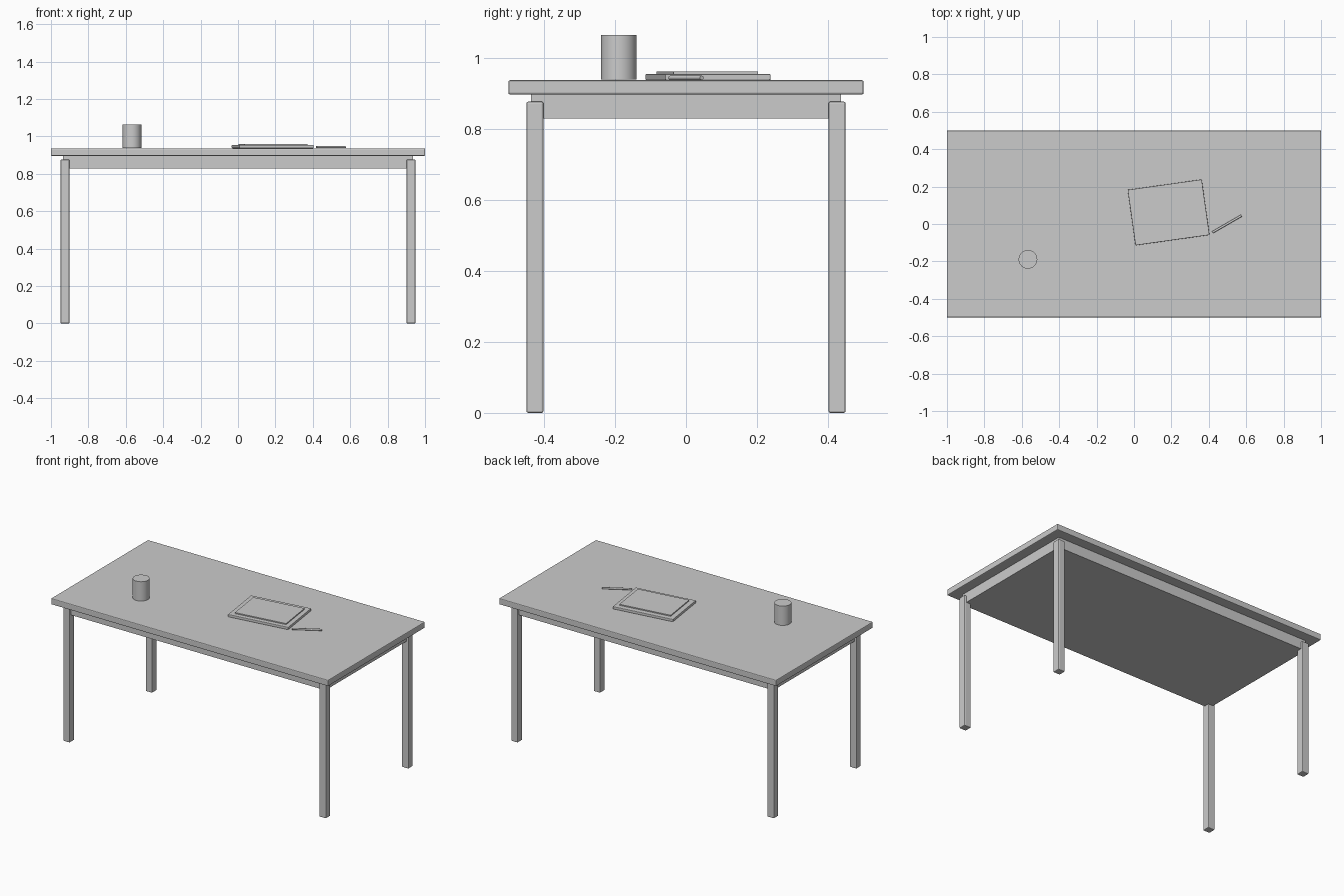
import bpy
from math import radians

cube = bpy.data.objects.get("Cube")
if cube:
    bpy.data.objects.remove(cube, do_unlink=True)

# One plain grey for the whole set
grey = bpy.data.materials.new("plain grey")
grey.use_nodes = True
grey.diffuse_color = (0.6, 0.6, 0.6, 1)
bsdf = next(n for n in grey.node_tree.nodes if n.type == "BSDF_PRINCIPLED")
bsdf.inputs["Base Color"].default_value = grey.diffuse_color


def finish(name):
    obj = bpy.context.object
    obj.name = name
    obj.data.materials.append(grey)
    return obj


def box(name, center, size, bevel=0.0, turn=0.0):
    """Box with optional rounded edges, turned about the vertical."""
    bpy.ops.mesh.primitive_cube_add(size=1, location=center,
                                    rotation=(0, 0, radians(turn)))
    obj = finish(name)
    obj.scale = size
    bpy.ops.object.transform_apply(location=False, rotation=False, scale=True)
    if bevel:
        mod = obj.modifiers.new("rounded edges", "BEVEL")
        mod.width = bevel
        mod.segments = 2
    return obj


def cylinder(name, center, radius, length, sides, rotation=(0, 0, 0)):
    bpy.ops.mesh.primitive_cylinder_add(vertices=sides, radius=radius, depth=length,
                                        location=center, rotation=rotation)
    obj = finish(name)
    bpy.ops.object.shade_smooth_by_angle(angle=radians(35))
    return obj


# Table: top board, solid block under it and four legs
box("table_top", (0, 0, 0.916), (2, 1, 0.04), bevel=0.005)
box("apron_block", (0, 0, 0.864), (1.872, 0.872, 0.07))
for x, side in ((1, "left"), (-1, "right")):
    for y, end in ((-1, "front"), (1, "back")):
        box(f"{end}_{side}_leg", (x * 0.925, y * 0.425, 0.438),
            (0.048, 0.048, 0.876), bevel=0.005)

# Notebook: cover with a smaller block of pages on it
box("notebook_cover", (0.185, 0.062, 0.945), (0.4, 0.3, 0.017), bevel=0.003, turn=8)
box("notebook_pages", (0.187, 0.06, 0.956), (0.34, 0.24, 0.009), turn=8)

# Pen lying beside the notebook
cylinder("pen", (0.497, 0, 0.943), 0.006, 0.178, 12,
         (radians(90), 0, radians(120)))

# Cup
cylinder("cup", (-0.567, -0.189, 1.001), 0.05, 0.126, 32)
